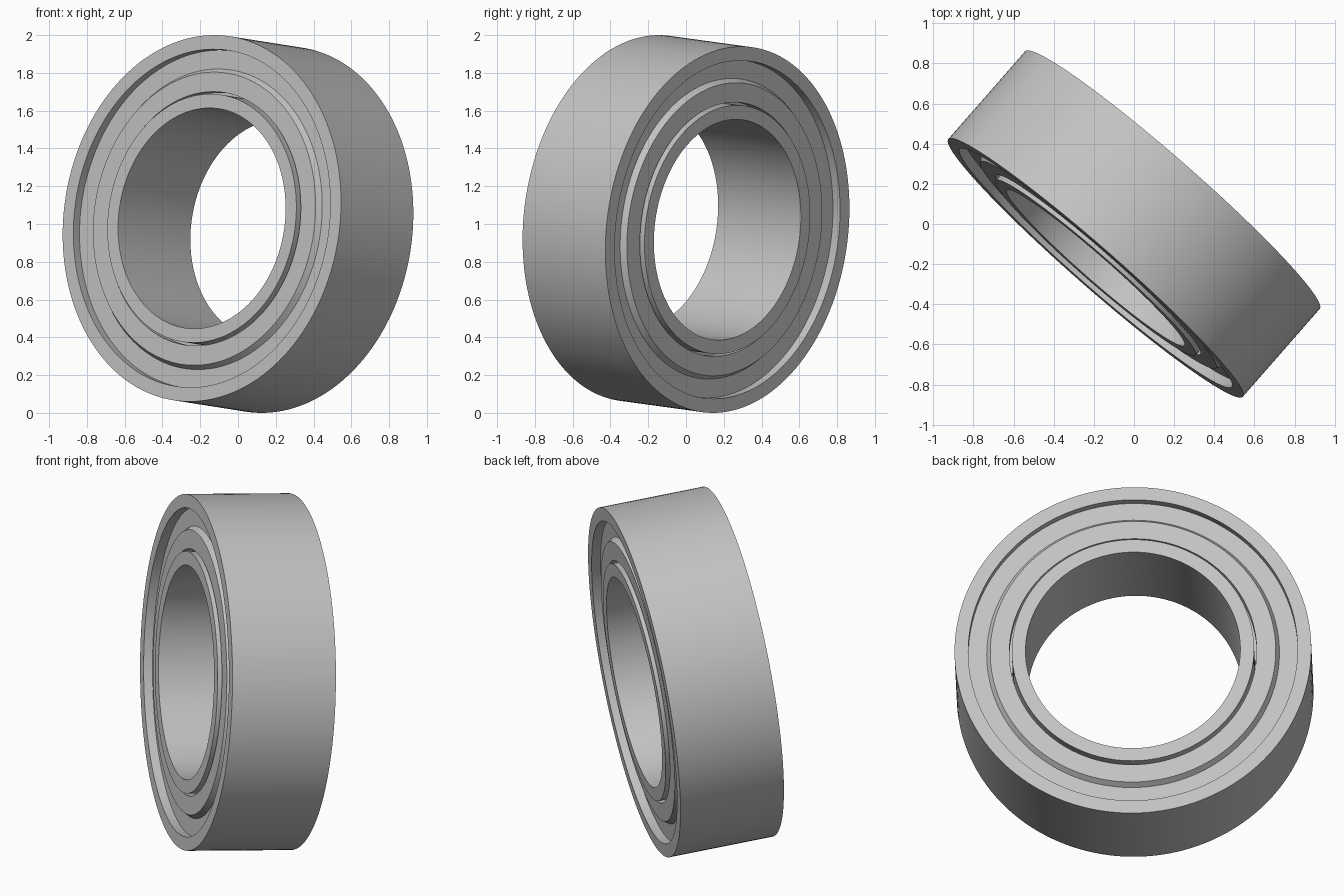
import bpy, bmesh, math
from mathutils import Vector, Matrix

cube = bpy.data.objects.get("Cube")
if cube:
    bpy.data.objects.remove(cube, do_unlink=True)

steel = bpy.data.materials.new("brushed_steel_grey")
steel.use_nodes = True
grey = (0.55, 0.55, 0.55, 1)
steel.diffuse_color = grey
steel.node_tree.nodes["Principled BSDF"].inputs["Base Color"].default_value = grey

# Tilted bearing axis, pointing from the front face to the back face
AXIS = Vector((0.655, 0.749, -0.103)).normalized()
PLACE = Matrix.Translation((0, 0, 1)) @ AXIS.to_track_quat('Z', 'Y').to_matrix().to_4x4()
HALF = 0.2925      # half the bearing width
OUTER = 0.975      # outside radius
BORE = 0.587       # bore radius
LIP = 0.90         # inside radius of the outer ring
INNER = 0.662      # outside radius of the inner ring
SEGMENTS = 160


def revolve(name, profile, side=1):
    """Spin a closed (radius, height) profile around the bearing axis."""
    bm = bmesh.new()
    verts = [bm.verts.new((r, 0, z * side)) for r, z in profile]
    edges = [bm.edges.new((v, verts[i - 1])) for i, v in enumerate(verts)]
    bmesh.ops.spin(bm, geom=verts + edges, cent=(0, 0, 0), axis=(0, 0, 1),
                   angle=math.tau, steps=SEGMENTS)
    bmesh.ops.remove_doubles(bm, verts=bm.verts, dist=0.0005)
    bmesh.ops.recalc_face_normals(bm, faces=bm.faces)
    mesh = bpy.data.meshes.new(name)
    bm.to_mesh(mesh)
    bm.free()
    mesh.materials.append(steel)
    obj = bpy.data.objects.new(name, mesh)
    bpy.context.collection.objects.link(obj)
    obj.matrix_world = PLACE
    bpy.ops.object.select_all(action='DESELECT')
    obj.select_set(True)
    bpy.context.view_layer.objects.active = obj
    bpy.ops.object.shade_smooth_by_angle(angle=math.radians(25))
    return obj


# Plain rings
revolve("outer_ring", [(LIP, -HALF), (OUTER, -HALF), (OUTER, HALF), (LIP, HALF)])
revolve("inner_ring", [(BORE, -HALF), (INNER, -HALF), (INNER, HALF), (BORE, HALF)])

# Pressed shields: recessed rim, sloped step, raised inner band
rim, band, floor = HALF - 0.05, HALF - 0.02, HALF - 0.08
shield = [(LIP, rim), (0.80, rim), (0.78, band), (0.676, band),
          (0.676, floor), (LIP, floor)]
revolve("front_shield", shield, -1)
revolve("back_shield", shield, 1)
